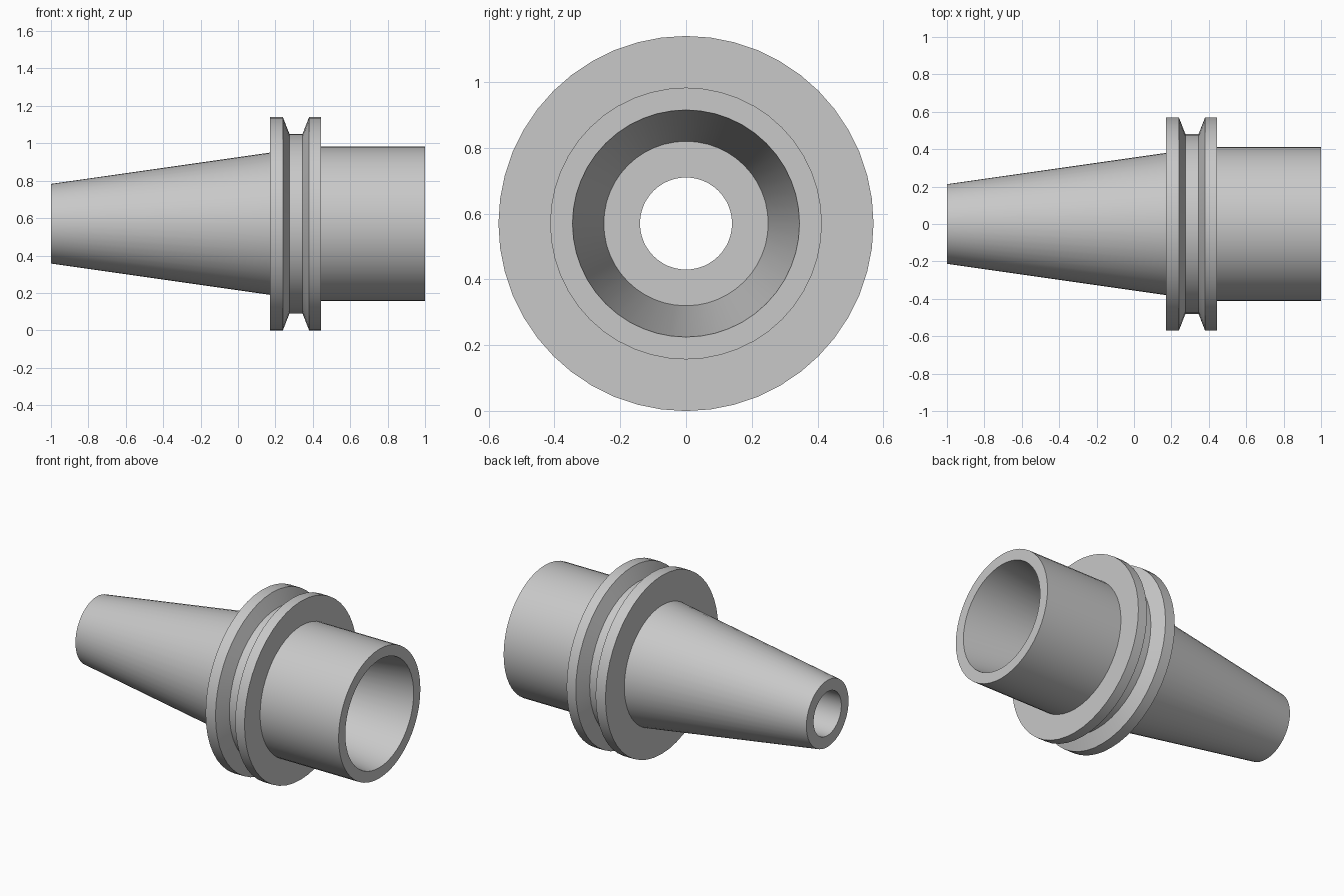
import bpy
import bmesh
import math
from mathutils import Matrix, Vector

SEGMENTS = 48
AXIS_HEIGHT = 0.57

cube = bpy.data.objects.get("Cube")
if cube:
    bpy.data.objects.remove(cube, do_unlink=True)


def make_material(name, colour):
    mat = bpy.data.materials.new(name)
    mat.use_nodes = True
    mat.diffuse_color = colour
    mat.node_tree.nodes["Principled BSDF"].inputs["Base Color"].default_value = colour
    return mat


def revolve(name, profile, material):
    """Turn a closed (x, radius) profile around the x axis into a solid."""
    bm = bmesh.new()
    rings = []
    for step in range(SEGMENTS):
        turn = Matrix.Rotation(math.tau * step / SEGMENTS, 3, "X")
        rings.append([bm.verts.new(turn @ Vector((x, 0, r))) for x, r in profile])
    count = len(profile)
    for i, ring in enumerate(rings):
        following = rings[(i + 1) % SEGMENTS]
        for j in range(count):
            k = (j + 1) % count
            bm.faces.new((ring[j], ring[k], following[k], following[j]))
    bmesh.ops.recalc_face_normals(bm, faces=bm.faces)
    mesh = bpy.data.meshes.new(name)
    bm.to_mesh(mesh)
    bm.free()
    mesh.materials.append(material)
    obj = bpy.data.objects.new(name, mesh)
    obj.location.z = AXIS_HEIGHT
    bpy.context.collection.objects.link(obj)
    bpy.ops.object.select_all(action="DESELECT")
    obj.select_set(True)
    bpy.context.view_layer.objects.active = obj
    bpy.ops.object.shade_smooth_by_angle(angle=math.radians(30))
    return obj


steel = make_material("machined steel grey", (0.58, 0.58, 0.58, 1))

# Tapered shank, from the narrow end to the flange
shank = [(-1, 0.213), (0.17, 0.38)]

# Flange with a V-sided grip groove
flange = [(0.17, 0.57), (0.24, 0.57), (0.275, 0.48),
          (0.345, 0.48), (0.38, 0.57), (0.445, 0.57)]

# Straight nose
nose = [(0.445, 0.413), (1, 0.413)]

# Conical socket, its flat floor, and the through hole
bore = [(1, 0.345), (0.32, 0.25), (0.32, 0.14), (-1, 0.14)]

revolve("tapered_tool_holder", shank + flange + nose + bore, steel)
